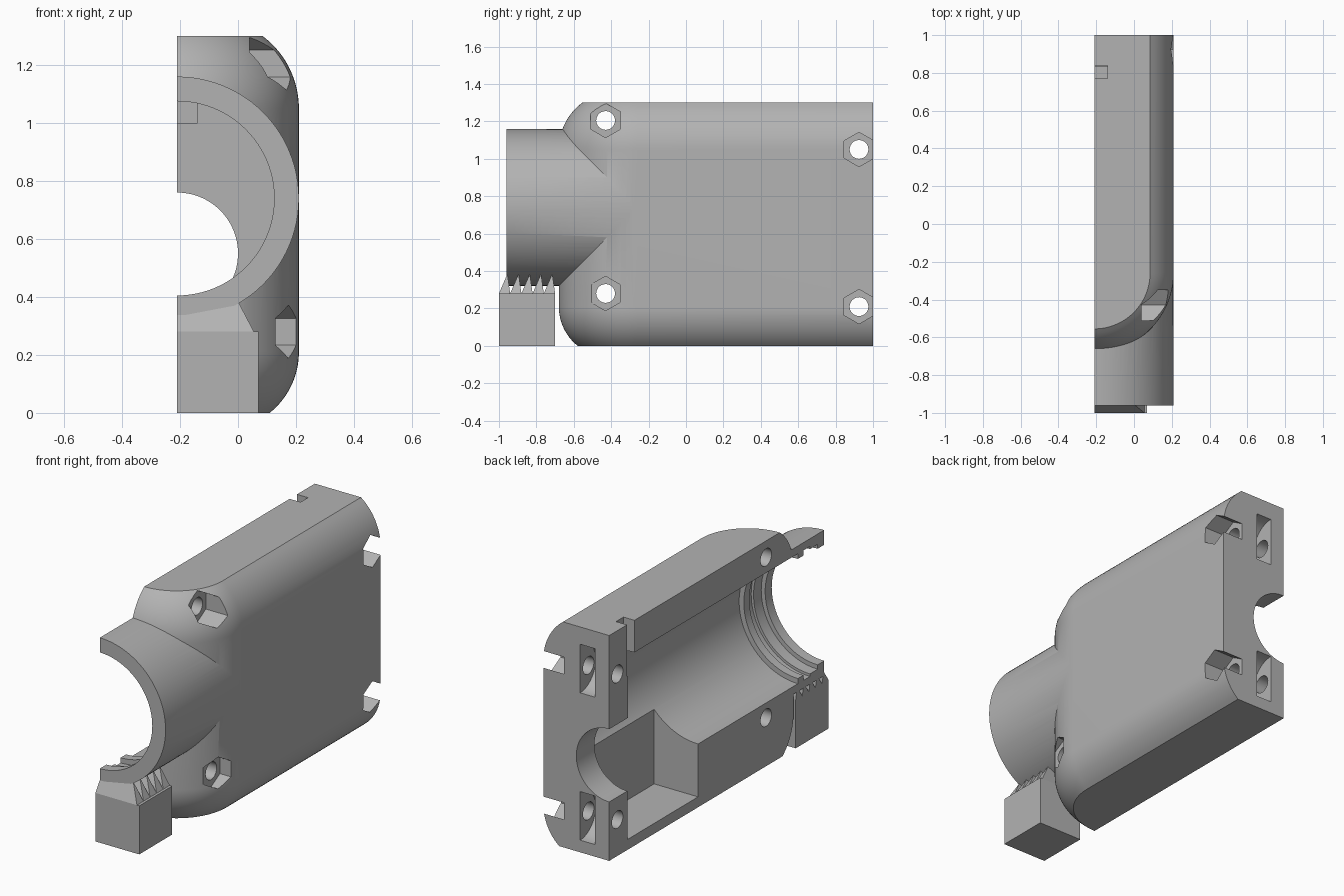
import bpy, bmesh
from math import sin, cos, pi, sqrt
from mathutils import Vector

cube = bpy.data.objects.get("Cube")
if cube:
    bpy.data.objects.remove(cube)

GREY = (0.45, 0.45, 0.45, 1)
mat = bpy.data.materials.new("plain_grey")
mat.use_nodes = True
mat.diffuse_color = GREY
mat.node_tree.nodes["Principled BSDF"].inputs["Base Color"].default_value = GREY

SPLIT = -0.21    # parting plane of the half shell
AXIS_Z = 0.74    # height of the barrel axis
R = 0.42         # barrel and nose radius


def loft(name, rings):
    """Closed solid through rings holding equal numbers of points."""
    bm = bmesh.new()
    loops = [[bm.verts.new(p) for p in ring] for ring in rings]
    n = len(loops[0])
    for a, b in zip(loops, loops[1:]):
        for i in range(n):
            j = (i + 1) % n
            bm.faces.new((a[i], a[j], b[j], b[i]))
    bm.faces.new(loops[0])
    bm.faces.new(loops[-1])
    bmesh.ops.recalc_face_normals(bm, faces=bm.faces)
    mesh = bpy.data.meshes.new(name)
    bm.to_mesh(mesh)
    bm.free()
    mesh.materials.append(mat)
    ob = bpy.data.objects.new(name, mesh)
    bpy.context.collection.objects.link(ob)
    return ob


def box(name, lo, hi):
    return loft(name, [[(lo[0], lo[1], z), (hi[0], lo[1], z),
                        (hi[0], hi[1], z), (lo[0], hi[1], z)] for z in (lo[2], hi[2])])


def lathe(name, profile, z=AXIS_Z, n=96):
    """Revolve (y, radius) pairs about a lengthwise axis on the parting plane."""
    return loft(name, [[(SPLIT + r * cos(2 * pi * i / n), y, z + r * sin(2 * pi * i / n))
                        for i in range(n)] for y, r in profile])


def pin(name, x0, x1, y, z, r, n):
    """Crosswise prism with a corner pointing up."""
    return loft(name, [[(x, y + r * sin(2 * pi * i / n), z + r * cos(2 * pi * i / n))
                        for i in range(n)] for x in (x0, x1)])


def combine(target, tool, operation):
    mod = target.modifiers.new("bool", 'BOOLEAN')
    mod.operation, mod.solver, mod.object = operation, 'EXACT', tool
    bpy.context.view_layer.objects.active = target
    bpy.ops.object.modifier_apply(modifier=mod.name)
    bpy.data.objects.remove(tool)


# Body: rounded long edges, nose swept round a vertical axis
def body_ring(z, r):
    arc = [(SPLIT + r * sin(t * pi / 64), -0.26 - r * cos(t * pi / 64), z) for t in range(33)]
    return [(-0.4, 1, z), (-0.4, -0.26 - r, z)] + arc + [(SPLIT + r, 1, z)]


def edge_radius(dz, curve):
    return R - curve + sqrt(curve ** 2 - dz ** 2)


steps = [i / 14 for i in range(15)]
rings = [body_ring(0.21 * s, edge_radius(0.21 * (1 - s), 0.27)) for s in steps]
rings += [body_ring(1.05 + 0.25 * s, edge_radius(0.25 * s, 0.3125)) for s in steps]
shell = loft("shell_half", rings)

# Barrel joined to the nose
combine(shell, lathe("barrel", [(-0.96, R), (-0.2, R - 0.001)]), 'UNION')

# Main bore with front lip, groove and rib
cutters = [
    lathe("bore", [(-1.1, 0.335), (-0.9, 0.335), (-0.9, 0.36), (-0.83, 0.36), (-0.83, 0.375),
                   (-0.77, 0.375), (-0.77, 0.345), (-0.72, 0.345), (-0.72, 0.375), (0.83, 0.375)]),
    lathe("rear_opening", [(0.7, 0.21), (1.2, 0.21)], 0.55),
    box("lower_cavity", (-0.5, 0.19, 0.06), (0.07, 0.835, 0.66)),
    box("wire_notch", (-0.5, 0.77, 1.0), (-0.14, 0.838, 1.5)),
    box("parting_cut", (-1, -2, -1), (SPLIT, 2, 2)),
]

# Bolt holes with hexagonal nut recesses
for y, z, floor in ((-0.43, 1.205, 0.04), (-0.43, 0.28, 0.13),
                    (0.925, 1.05, 0.08), (0.925, 0.21, 0.08)):
    cutters.append(pin("nut_recess", floor, 0.5, y, z, 0.092, 6))
    cutters.append(pin("bolt_hole", -0.5, 0.5, y, z, 0.05, 32))

# Curved slots in the rear wall
for z in (1.06, 0.21):
    cutters.append(pin("rear_slot", -0.12, -0.025, 1, z, 0.14, 48))

for c in cutters:
    combine(shell, c, 'DIFFERENCE')

bpy.ops.object.select_all(action='DESELECT')
shell.select_set(True)
bpy.context.view_layer.objects.active = shell
bpy.ops.object.shade_smooth_by_angle(angle=pi / 6)

# Foot block and the pointed supports under the barrel
box("foot_block", (SPLIT, -1, 0), (0.07, -0.7, 0.28))
for i in range(5):
    y = -1 + 0.06 * i
    loft("barrel_support", [
        [(SPLIT, y, 0.28), (SPLIT, y + 0.06, 0.28), (SPLIT, y + 0.045, 0.345)],
        [(0.055, y, 0.28), (0.055, y + 0.06, 0.28), (0, y + 0.045, 0.385)]])
